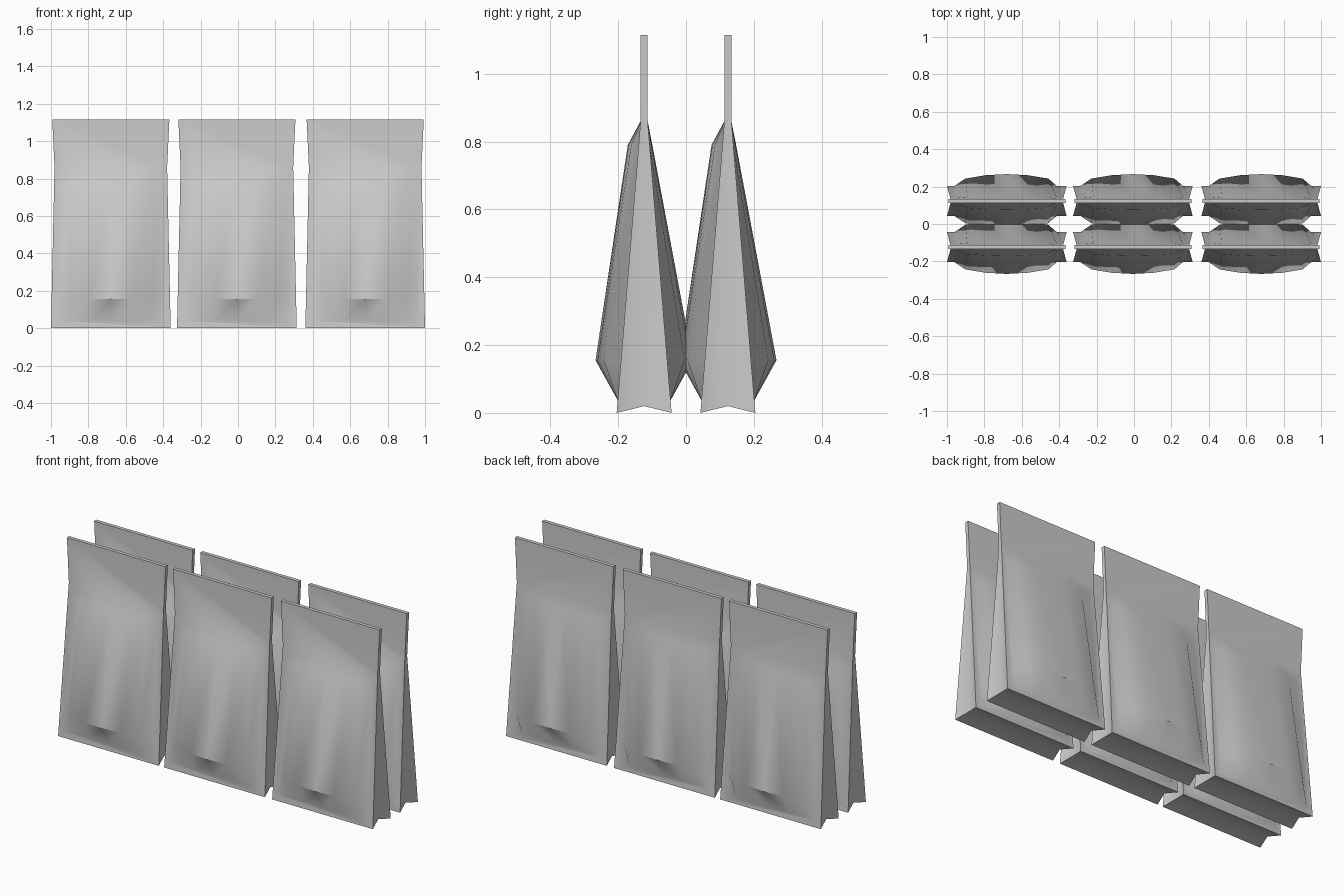
import bpy, bmesh

if "Cube" in bpy.data.objects:
    bpy.data.objects.remove(bpy.data.objects["Cube"])

PLANE_TOP = 0.86      # where the flat seal strip begins
BAG_TOP = 1.115
HALF_SEAL = 0.0105
FOOT = 0.081          # half depth at the foot
COLS = [-1.0, -0.79, -0.4, 0.0, 0.4, 0.79, 1.0]
BULGE_X = [0.0, 0.68, 0.92, 1.0, 0.92, 0.68, 0.0]
# height and bulge beyond the flat frame plane, front and back
ROWS_FRONT = [(0.037, 0.0), (0.155, 0.075), (0.79, 0.032), (PLANE_TOP, 0.0)]
ROWS_BACK = [(0.037, 0.0), (0.155, 0.075), (0.79, 0.008), (PLANE_TOP, 0.0)]


def plane_depth(z):
    return FOOT + (HALF_SEAL - FOOT) * z / PLANE_TOP


def make_pouch_mesh():
    bm = bmesh.new()
    v = lambda *co: bm.verts.new(co)
    f = lambda *vs: bm.faces.new(vs)
    foot, neck, top = {}, {}, {}
    fold_low, fold_high = {}, {}
    for sx in (-1, 1):
        fold_low[sx] = v(sx * 0.297, 0, 0.02)
        fold_high[sx] = v(sx * 0.298, 0, PLANE_TOP)
        for sy in (-1, 1):
            foot[sx, sy] = v(sx * 0.32, sy * FOOT, 0)
            neck[sx, sy] = v(sx * 0.301, sy * HALF_SEAL, PLANE_TOP)
            top[sx, sy] = v(sx * 0.313, sy * HALF_SEAL, BAG_TOP)

    for sy, rows in ((-1, ROWS_FRONT), (1, ROWS_BACK)):
        # bulging panel
        grid = []
        for z, bulge in rows:
            half = 0.284 - 0.02 * z
            grid.append([v(c * half, sy * (plane_depth(z) + bulge * b), z)
                         for c, b in zip(COLS, BULGE_X)])
        for lo, hi in zip(grid, grid[1:]):
            for i in range(len(COLS) - 1):
                f(lo[i], lo[i + 1], hi[i + 1], hi[i])
        # flat frame round the panel, and the seal strip above
        f(foot[-1, sy], *grid[0], foot[1, sy])
        for sx, i in ((-1, 0), (1, -1)):
            f(foot[sx, sy], neck[sx, sy], *[r[i] for r in reversed(grid)])
        f(neck[-1, sy], *grid[-1], neck[1, sy], top[1, sy], top[-1, sy])
        # folded sides and bottom gusset
        for sx in (-1, 1):
            f(foot[sx, sy], fold_low[sx], fold_high[sx], neck[sx, sy])
        f(foot[-1, sy], foot[1, sy], fold_low[1], fold_low[-1])

    # seal edges and top
    for sx in (-1, 1):
        f(neck[sx, -1], fold_high[sx], neck[sx, 1], top[sx, 1], top[sx, -1])
    f(top[-1, -1], top[1, -1], top[1, 1], top[-1, 1])
    bmesh.ops.recalc_face_normals(bm, faces=bm.faces)
    mesh = bpy.data.meshes.new("pouch")
    bm.to_mesh(mesh)
    bm.free()
    return mesh


# two rows of three pouches
pouch = make_pouch_mesh()
pouches = []
for row, y in (("front", -0.1235), ("back", 0.1235)):
    for side, x in (("left", -0.68), ("middle", -0.006), ("right", 0.68)):
        ob = bpy.data.objects.new(f"{row}_{side}_pouch", pouch)
        ob.location = (x, y, 0)
        bpy.context.collection.objects.link(ob)
        pouches.append(ob)

# soft shading on the bulges, crisp folds
bpy.context.view_layer.objects.active = pouches[0]
pouches[0].select_set(True)
bpy.ops.object.shade_smooth_by_angle(angle=0.6)
